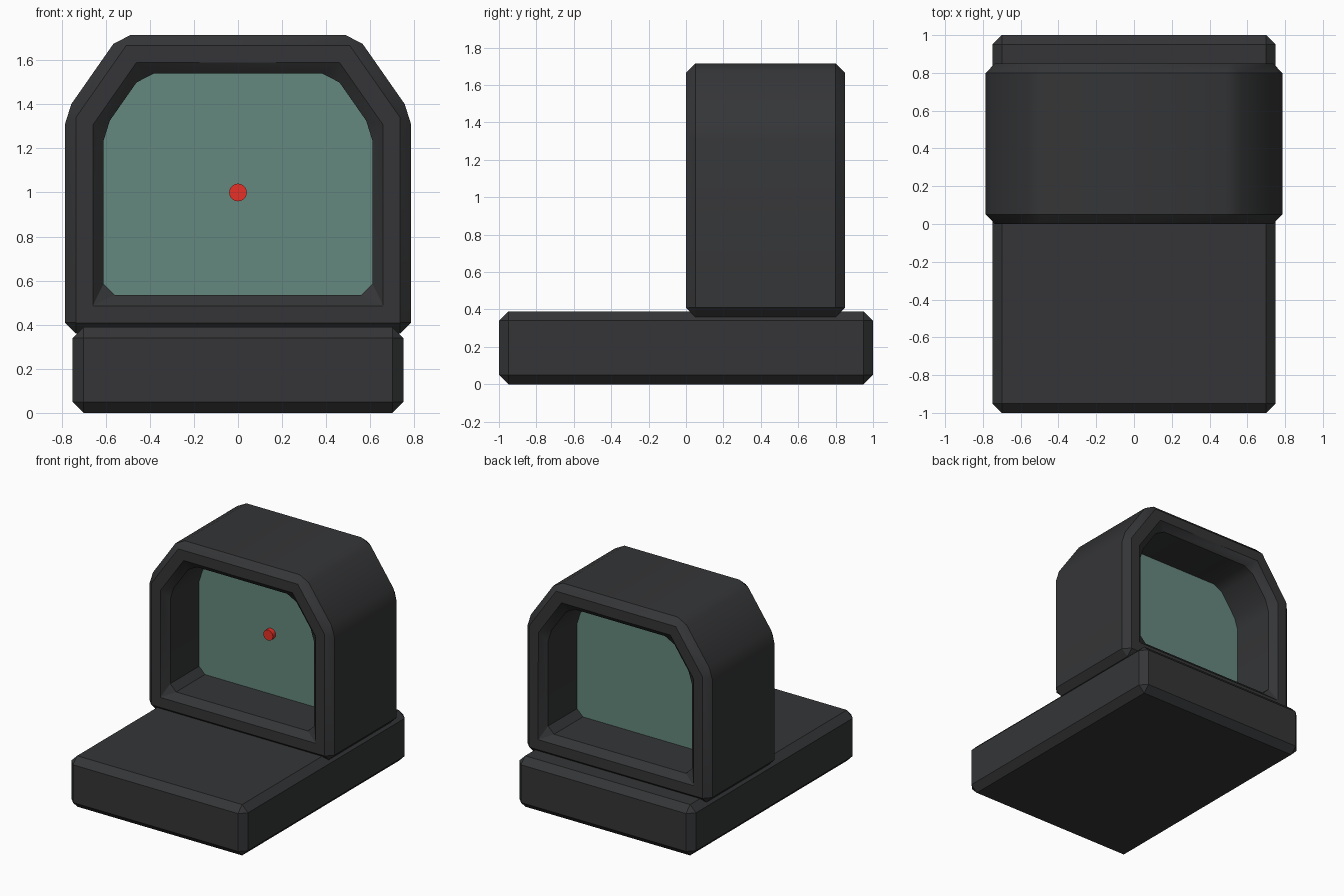
import bpy, bmesh, math

if "Cube" in bpy.data.objects:
    bpy.data.objects.remove(bpy.data.objects["Cube"])

def material(name, color):
    m = bpy.data.materials.new(name)
    m.diffuse_color = color
    m.use_nodes = True
    m.node_tree.nodes["Principled BSDF"].inputs["Base Color"].default_value = m.diffuse_color
    return m

DARK = material("dark_polymer", (0.035, 0.036, 0.038, 1))
GLASS = material("green_glass", (0.13, 0.25, 0.21, 0.85))
RED = material("red_dot", (0.8, 0.03, 0.02, 1))

def make_object(name, bm, mat, bevel=0.0):
    bmesh.ops.recalc_face_normals(bm, faces=bm.faces)
    me = bpy.data.meshes.new(name)
    bm.to_mesh(me)
    bm.free()
    me.materials.append(mat)
    ob = bpy.data.objects.new(name, me)
    bpy.context.collection.objects.link(ob)
    bpy.ops.object.select_all(action='DESELECT')
    ob.select_set(True)
    bpy.context.view_layer.objects.active = ob
    if bevel:
        mod = ob.modifiers.new("chamfer", 'BEVEL')
        mod.width = bevel
        mod.segments = 1
        mod.limit_method = 'ANGLE'
        mod.angle_limit = math.radians(30)
        bpy.ops.object.modifier_apply(modifier=mod.name)
    bpy.ops.object.shade_smooth_by_angle(angle=math.radians(30))
    return ob

def mirrored(half):
    """Close a right-hand half profile (bottom to top) across x = 0."""
    return half + [(-x, z) for x, z in reversed(half)]

def loop(bm, profile, y):
    return [bm.verts.new((x, y, z)) for x, z in profile]

def bridge(bm, a, b):
    n = len(a)
    for i in range(n):
        j = (i + 1) % n
        bm.faces.new((a[i], a[j], b[j], b[i]))

OUTER = mirrored([(0.785, 0.36), (0.785, 1.36), (0.537, 1.715)])
INNER = mirrored([(0.61, 0.535), (0.61, 1.285), (0.432, 1.54)])

# Base slab
bm = bmesh.new()
bmesh.ops.create_cube(bm, size=1)
for v in bm.verts:
    v.co = (v.co.x * 1.5, v.co.y * 2, (v.co.z + 0.5) * 0.39)
make_object("base", bm, DARK, 0.05)

# Hollow hood: outer and inner walls joined by front and back rims
bm = bmesh.new()
rings = [loop(bm, OUTER, 0), loop(bm, OUTER, 0.85),
         loop(bm, INNER, 0.85), loop(bm, INNER, 0)]
for i in range(4):
    bridge(bm, rings[i], rings[(i + 1) % 4])
make_object("hood", bm, DARK, 0.05)

# Glass pane set midway in the hood
bm = bmesh.new()
front, back = loop(bm, INNER, 0.40), loop(bm, INNER, 0.45)
bridge(bm, front, back)
bm.faces.new(front)
bm.faces.new(back)
make_object("lens", bm, GLASS)

# Aiming dot on the front of the glass
bm = bmesh.new()
disc = [(0.04 * math.cos(math.tau * i / 32), 1 + 0.04 * math.sin(math.tau * i / 32))
        for i in range(32)]
front, back = loop(bm, disc, 0.365), loop(bm, disc, 0.40)
bridge(bm, front, back)
bm.faces.new(front)
bm.faces.new(back)
make_object("aiming_dot", bm, RED)
